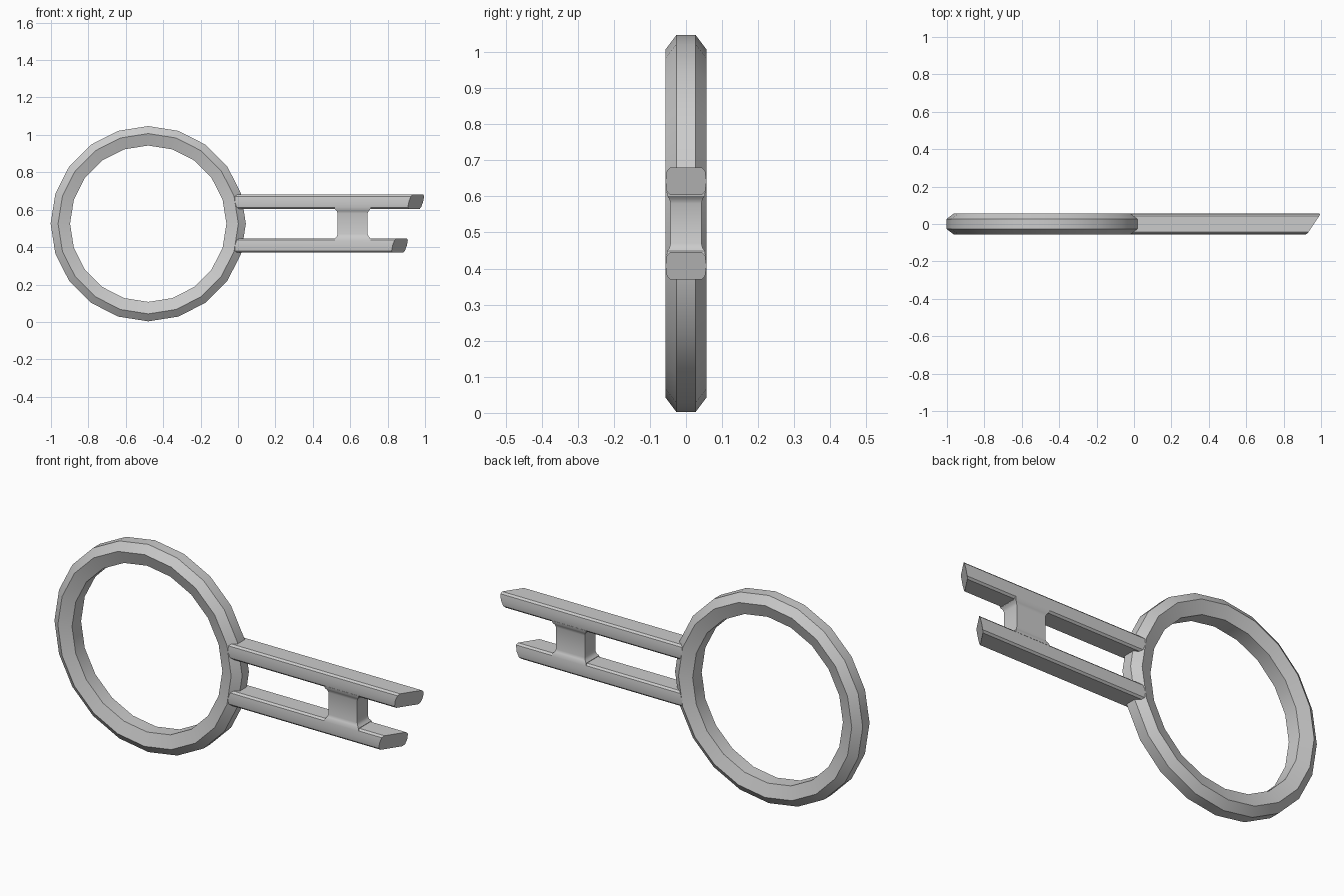
import bpy, bmesh
from math import sin, cos, tau, radians

if "Cube" in bpy.data.objects:
    bpy.data.objects.remove(bpy.data.objects["Cube"])

CX, CZ = -0.48, 0.525


def loft(name, rings, closed=False):
    """Skin a list of equal-length point loops into a solid."""
    bm = bmesh.new()
    vs = [[bm.verts.new(p) for p in r] for r in rings]
    n, m = len(rings[0]), len(rings)
    for i in range(m if closed else m - 1):
        a, b = vs[i], vs[(i + 1) % m]
        for j in range(n):
            k = (j + 1) % n
            bm.faces.new((a[j], a[k], b[k], b[j]))
    if not closed:
        bm.faces.new(vs[0])
        bm.faces.new(vs[-1])
    bmesh.ops.recalc_face_normals(bm, faces=bm.faces)
    me = bpy.data.meshes.new(name)
    bm.to_mesh(me)
    bm.free()
    ob = bpy.data.objects.new(name, me)
    bpy.context.collection.objects.link(ob)
    bpy.ops.object.select_all(action='DESELECT')
    ob.select_set(True)
    bpy.context.view_layer.objects.active = ob
    bpy.ops.object.shade_smooth_by_angle(angle=radians(30))
    return ob


# round handle: six-sided section swept through 20 segments (radius, y)
section = [(0.522, -0.027), (0.522, 0.027), (0.482, 0.057),
           (0.418, 0.036), (0.418, -0.036), (0.482, -0.057)]
loft("ring_handle",
     [[(CX + r * cos(tau * i / 20), y, CZ + r * sin(tau * i / 20))
       for r, y in section] for i in range(20)], closed=True)

# two prongs with softened sides and slanted tips
half = [(0.044, 0.038), (0.053, 0.029), (0.057, 0.0), (0.053, -0.029), (0.044, -0.038)]
bar = half + [(-y, z) for y, z in reversed(half)]
for name, zc, tip in (("upper_prong", 0.642, 1.0), ("lower_prong", 0.408, 0.913)):
    start = [(-0.02, y, zc + z) for y, z in bar]
    end = [(tip + 0.67 * (y - 0.057) + 0.27 * (z - 0.038), y, zc + z) for y, z in bar]
    loft(name, [start, end])

# cross bridge between the prongs, flaring where it meets them (z offset, half x, half y)
flare = [(0.088, 0.095, 0.054), (0.076, 0.093, 0.052), (0.068, 0.085, 0.046), (0.055, 0.08, 0.043)]
levels = flare + [(-z, w, d) for z, w, d in reversed(flare)]
loft("cross_bridge",
     [[(0.613 + sx * w, sy * d, CZ + z)
       for sx, sy in ((-1, -1), (1, -1), (1, 1), (-1, 1))] for z, w, d in levels])
